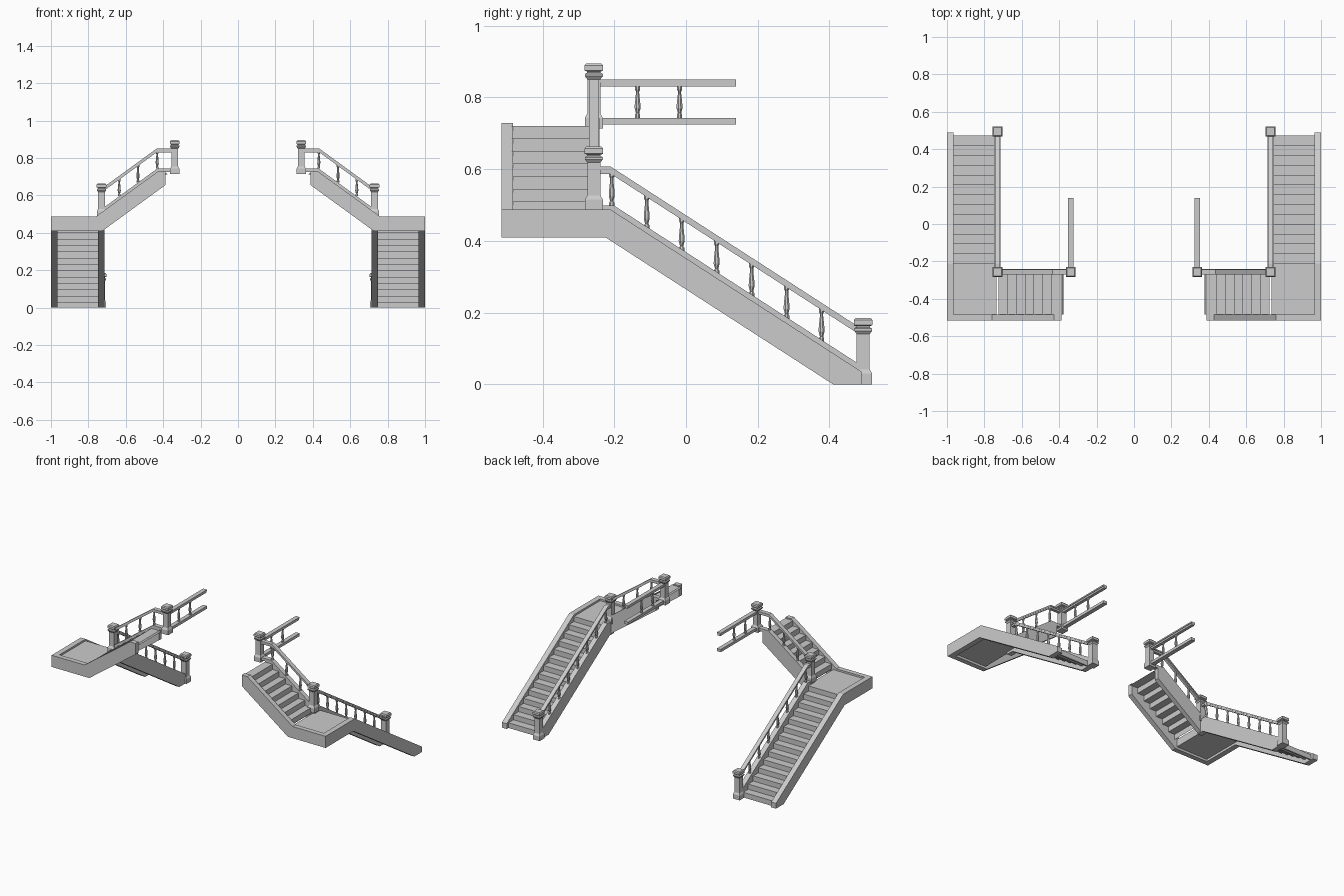
import bpy, bmesh, math

if "Cube" in bpy.data.objects:
    bpy.data.objects.remove(bpy.data.objects["Cube"])

# ---------- helpers: everything is built on the +x side and mirrored ----------
def finish(name, bm):
    bmesh.ops.recalc_face_normals(bm, faces=bm.faces[:])
    me = bpy.data.meshes.new(name)
    bm.to_mesh(me)
    bm.free()
    ob = bpy.data.objects.new(name, me)
    bpy.context.collection.objects.link(ob)
    mod = ob.modifiers.new("mirror_side", 'MIRROR')
    mod.use_axis = (True, False, False)
    return ob

def prism(name, pts, axis, a, b):
    """Extrude a 2D outline: axis 'x' takes (y, z) points, axis 'y' takes (x, z)."""
    bm = bmesh.new()
    put = (lambda p, d: (d, p[0], p[1])) if axis == 'x' else (lambda p, d: (p[0], d, p[1]))
    va = [bm.verts.new(put(p, a)) for p in pts]
    vb = [bm.verts.new(put(p, b)) for p in pts]
    bm.faces.new(va)
    bm.faces.new(vb[::-1])
    n = len(pts)
    for i in range(n):
        j = (i + 1) % n
        bm.faces.new((va[i], vb[i], vb[j], va[j]))
    return finish(name, bm)

def lathe(name, x, y, profile, sides):
    """Stack of polygonal rings; with 4 sides the radius is the half width."""
    bm = bmesh.new()
    k = math.sqrt(2) if sides == 4 else 1
    rings = []
    for r, z in profile:
        rings.append([bm.verts.new((x + r * k * math.cos((i + .5) * math.tau / sides),
                                    y + r * k * math.sin((i + .5) * math.tau / sides), z))
                      for i in range(sides)])
    for lo, hi in zip(rings, rings[1:]):
        for i in range(sides):
            j = (i + 1) % sides
            bm.faces.new((lo[i], lo[j], hi[j], hi[i]))
    bm.faces.new(rings[0][::-1])
    bm.faces.new(rings[-1])
    return finish(name, bm)

def newel(name, x, y, z, h=0.185):
    prof = [(.025, 0), (.025, .03), (.018, .042), (.018, h - .045), (.025, h - .036),
            (.025, h - .03), (.019, h - .026), (.019, h - .023), (.026, h - .02),
            (.026, h - .006), (.021, h)]
    lathe(name, x, y, [(r, z + dz) for r, dz in prof], 4)

def baluster(name, x, y, z, h=0.1):
    prof = [(.008, 0), (.008, .1), (.005, .15), (.009, .3), (.0085, .42), (.005, .75),
            (.005, .82), (.008, .88), (.008, 1)]
    lathe(name, x, y, [(r, z + t * h) for r, t in prof], 8)

def band(path, top, depth):
    return [(u, z - top) for u, z in path] + [(u, z - top - depth) for u, z in reversed(path)]

def handrail(name, path, axis, c):
    prism(name + "_cap", band(path, 0, .009), axis, c - .014, c + .014)
    prism(name + "_under", band(path, .009, .011), axis, c - .010, c + .010)

def treads(name, path, axis, a, b, t=.008):
    low = [(u - t, max(0, z - t)) for u, z in path]
    prism(name, path + low[::-1], axis, a, b)

NX, NY = 0.73, -0.257      # inner rail lines
TX = 0.338                 # gallery rail line

# ---------- landing ----------
prism("landing_floor", [(-.49, .425), (-.21, .425), (-.21, .475), (-.49, .475)], 'x', .735, .97)

# ---------- lower flight ----------
prism("lower_outer_stringer",
      [(-.515, .41), (-.225, .41), (.41, 0), (.49, 0), (.49, .035), (-.21, .487), (-.515, .487)],
      'x', .965, 1.0)
prism("lower_inner_stringer",
      [(-.27, .41), (-.225, .41), (.41, 0), (.5, 0), (.5, .045), (-.2, .498), (-.27, .498)],
      'x', .715, .748)
steps = []
for k in range(14):
    y, z = -.21 + .0525 * k, .475 - .0339 * k
    steps += [(y, z), (y, max(0, z - .0339))]
treads("lower_steps", steps, 'x', .745, .968)
handrail("lower_handrail", [(-.25, .607), (-.21, .607), (.485, .158), (.5, .158)], 'x', NX)
for i in range(7):
    y = -.207 + .0975 * i
    baluster("lower_baluster", NX, y, .497 - .646 * (y + .207), .095)

# ---------- upper flight ----------
prism("upper_outer_stringer",
      [(1, .41), (.725, .41), (.388, .655), (.388, .728), (.428, .728), (.76, .487), (1, .487)],
      'y', -.515, -.483)
prism("upper_inner_stringer",
      [(.748, .41), (.725, .41), (.388, .655), (.388, .725), (.35, .725), (.35, .743),
       (.432, .743), (.748, .513)],
      'y', -.271, -.241)
steps = [(.385, .72)]
for k in range(7):
    x, z = .442 + .0472 * k, .72 - .035 * k
    steps += [(x, z), (x, z - .035)]
treads("upper_steps", steps, 'y', -.485, -.268)
handrail("upper_handrail", [(.34, .85), (.435, .85), (.725, .639)], 'y', NY)
for x in (.635, .535, .432):
    baluster("upper_baluster", x, NY, .743 - .727 * (x - .432), .095)

# ---------- gallery rail ----------
handrail("gallery_handrail", [(NY, .85), (.14, .85)], 'x', TX)
prism("gallery_bottom_rail", [(NY, .725), (.14, .725), (.14, .743), (NY, .743)],
      'x', TX - .014, TX + .014)
for y in (-.135, -.018):
    baluster("gallery_baluster", TX, y, .743, .09)

# ---------- newel posts ----------
newel("bottom_newel", NX, .494, 0)
newel("landing_newel", NX, NY, .485, .178)
newel("top_newel", TX, NY, .713, .182)
